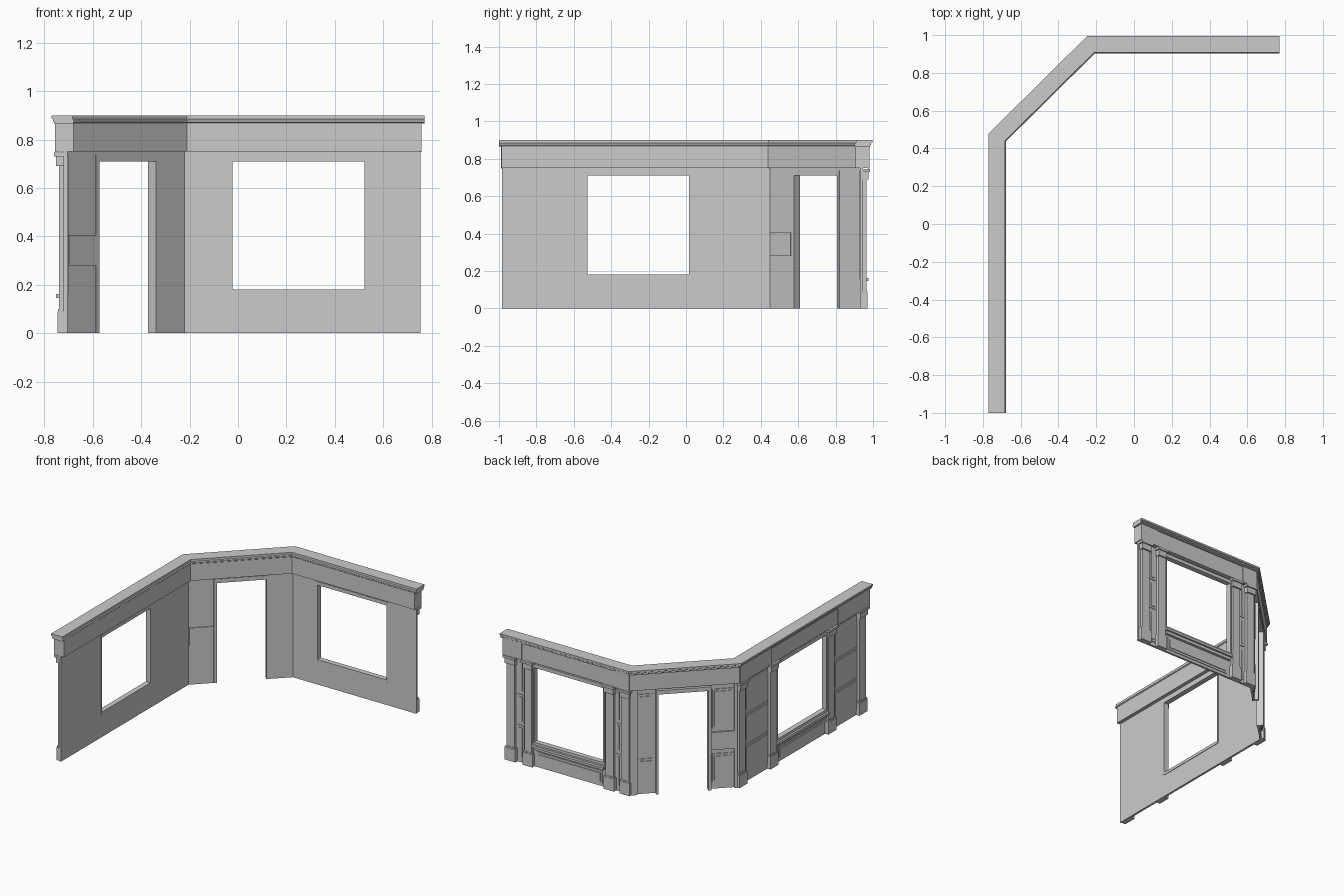
import bpy, bmesh, math
from mathutils import Vector

if "Cube" in bpy.data.objects:
    bpy.data.objects.remove(bpy.data.objects["Cube"])

# Inner face line of the three walls, in plan
P = [Vector(p) for p in ((-0.705, -0.983), (-0.705, 0.45), (-0.22, 0.93), (0.753, 0.93))]


def frame(a, b, origin):
    """Wall frame: u along the wall, d outward, z up."""
    t = (b - a).normalized()
    n = Vector((-t.y, t.x))
    return lambda u, d, z: (*(origin + t * u + n * d), z)


LEFT = frame(P[0], P[1], Vector((-0.705, 0)))   # u equals y
DIAG = frame(P[1], P[2], P[1])                  # u from left corner
BACK = frame(P[2], P[3], Vector((0, 0.93)))     # u equals x
DLEN = (P[2] - P[1]).length


def finish(name, bm):
    bmesh.ops.recalc_face_normals(bm, faces=bm.faces)
    me = bpy.data.meshes.new(name)
    bm.to_mesh(me)
    bm.free()
    ob = bpy.data.objects.new(name, me)
    bpy.context.collection.objects.link(ob)
    return ob


def boxes(name, f, items):
    """Boxes given as (u0, u1, d0, d1, z0, z1) in a wall frame."""
    bm = bmesh.new()
    for u0, u1, d0, d1, z0, z1 in items:
        lo = [bm.verts.new(f(u, d, z0)) for u, d in ((u0, d0), (u1, d0), (u1, d1), (u0, d1))]
        hi = [bm.verts.new(f(u, d, z1)) for u, d in ((u0, d0), (u1, d0), (u1, d1), (u0, d1))]
        bm.faces.new(lo)
        bm.faces.new(hi)
        for i in range(4):
            j = (i + 1) % 4
            bm.faces.new((lo[i], lo[j], hi[j], hi[i]))
    return finish(name, bm)


def wall(name, f, us, zs, thick=0.015):
    """Wall sheet on a grid, leaving the opening us[1]-us[2], zs[-3]-zs[-2]."""
    bm = bmesh.new()
    g = [[bm.verts.new(f(u, 0, z)) for z in zs] for u in us]
    hole = (1, len(zs) - 3)
    for i in range(len(us) - 1):
        for j in range(len(zs) - 1):
            if (i, j) != hole:
                bm.faces.new((g[i][j], g[i + 1][j], g[i + 1][j + 1], g[i][j + 1]))
    geo = bmesh.ops.extrude_face_region(bm, geom=bm.faces[:] )["geom"]
    o, n = Vector(f(0, 0, 0)), Vector(f(0, thick, 0))
    bmesh.ops.translate(bm, vec=n - o, verts=[v for v in geo if isinstance(v, bmesh.types.BMVert)])
    return finish(name, bm)


def sweep(name, profile, ext):
    """Mitred run of a (d, z) profile along all three walls."""
    pts = [P[0] - Vector((0, ext)), P[1], P[2], P[3] + Vector((ext, 0))]
    bm = bmesh.new()
    rings = []
    for i, p in enumerate(pts):
        ts = [(pts[k + 1] - pts[k]).normalized() for k in (i - 1, i) if 0 <= k < 3]
        ns = [Vector((-t.y, t.x)) for t in ts]
        m = sum(ns, Vector((0, 0))).normalized()
        m /= m.dot(ns[0])
        rings.append([bm.verts.new((*(p + m * d), z)) for d, z in profile])
    for a, b in zip(rings, rings[1:]):
        for i in range(len(a)):
            j = (i + 1) % len(a)
            bm.faces.new((a[i], a[j], b[j], b[i]))
    bm.faces.new(rings[0])
    bm.faces.new(rings[-1])
    return finish(name, bm)


def pilasters(name, f, spans):
    """Base, base moulding, shaft, capital and abacus for each span."""
    items = []
    for a, b in spans:
        items += [(a, b, 0, 0.041, 0, 0.09),
                  (a + .005, b - .005, 0, 0.038, 0.09, 0.1),
                  (a + .01, b - .01, 0, 0.035, 0.1, 0.69),
                  (a + .003, b - .003, 0, 0.046, 0.69, 0.73),
                  (a - .006, b + .006, 0, 0.055, 0.73, 0.746)]
    return boxes(name, f, items)


def panels(name, f, bays, rows):
    """Raised panels with a raised centre field."""
    items = []
    for a, b in bays:
        for z0, z1 in rows:
            items += [(a, b, 0.015, 0.02, z0, z1),
                      (a + .012, b - .012, 0.02, 0.025, z0 + .015, z1 - .015)]
    return boxes(name, f, items)


def window(name, f, a, b):
    """Frame lining, exterior sill and apron panel."""
    boxes(name + "_frame", f, [
        (a - .006, a + .003, -.004, .033, .165, .73), (b - .003, b + .006, -.004, .033, .165, .73),
        (a, b, -.004, .033, .71, .735), (a, b, -.004, .033, .16, .18)])
    boxes(name + "_sill", f, [(a - .01, b + .01, .01, .047, .145, .162),
                              (a, b, .01, .034, .125, .145)])
    panels(name + "_apron", f, [(a + .02, b - .02)], [(.02, .11)])


# Wall sheets
wall("left_wall", LEFT, (-0.983, -0.53, 0.02, 0.45), (0, 0.17, 0.725, 0.75))
wall("back_wall", BACK, (-0.22, -0.025, 0.525, 0.753), (0, 0.17, 0.725, 0.75))
wall("door_wall", DIAG, (0, 0.165, 0.525, DLEN), (0, 0.735, 0.75))

# Windows
window("left_window", LEFT, -0.53, 0.02)
window("back_window", BACK, -0.025, 0.525)

# Door casing
boxes("door_casing", DIAG, [(0.165, 0.185, -.003, .042, 0, .735),
                            (0.511, 0.527, -.003, .042, 0, .735),
                            (0.165, 0.527, -.003, .042, .71, .738)])

# Pilasters
pilasters("left_pilasters", LEFT, [(-0.978, -0.885), (-0.625, -0.535), (0.025, 0.115), (0.375, 0.463)])
pilasters("back_pilasters", BACK, [(0.665, 0.748), (0.53, 0.607), (-0.113, -0.032), (-0.236, -0.155)])
boxes("door_corner_strips", DIAG, [(DLEN - .035, DLEN + .012, 0, .03, 0, .746),
                                   (-.008, .012, 0, .03, 0, .746)])

# Panelling
rows = [(.03, .265), (.28, .485), (.5, .735)]
panels("left_panels", LEFT, [(-0.882, -0.628), (0.118, 0.372)], rows)
panels("back_panels", BACK, [(0.61, 0.662), (-0.152, -0.116)], rows)
door_rows = [(.05, .25), (.43, .71)]
panels("door_panels", DIAG, [(0.02, 0.155), (0.54, 0.64)], door_rows)

# Block beside the door, showing on both faces
boxes("door_side_block", DIAG, [(0.005, 0.16, -.006, .026, .28, .405)])

# Frieze, with projecting blocks over the side bays
sweep("frieze", [(-.025, .75), (-.025, .87), (.045, .87), (.045, .75)], 0.004)
boxes("left_frieze_blocks", LEFT, [(-0.988, -0.63, .04, .051, .748, .866), (0.115, 0.465, .04, .051, .748, .866)])
boxes("back_frieze_blocks", BACK, [(0.61, 0.758, .04, .051, .748, .866), (-0.237, -0.115, .04, .051, .748, .866)])

# Stepped cornice
sweep("cornice", [(-.022, .866), (-.028, .872), (-.028, .88), (-.022, .885), (-.022, .9), (.066, .9),
                  (.066, .888), (.06, .884), (.06, .876), (.054, .872), (.054, .866)], 0.017)
